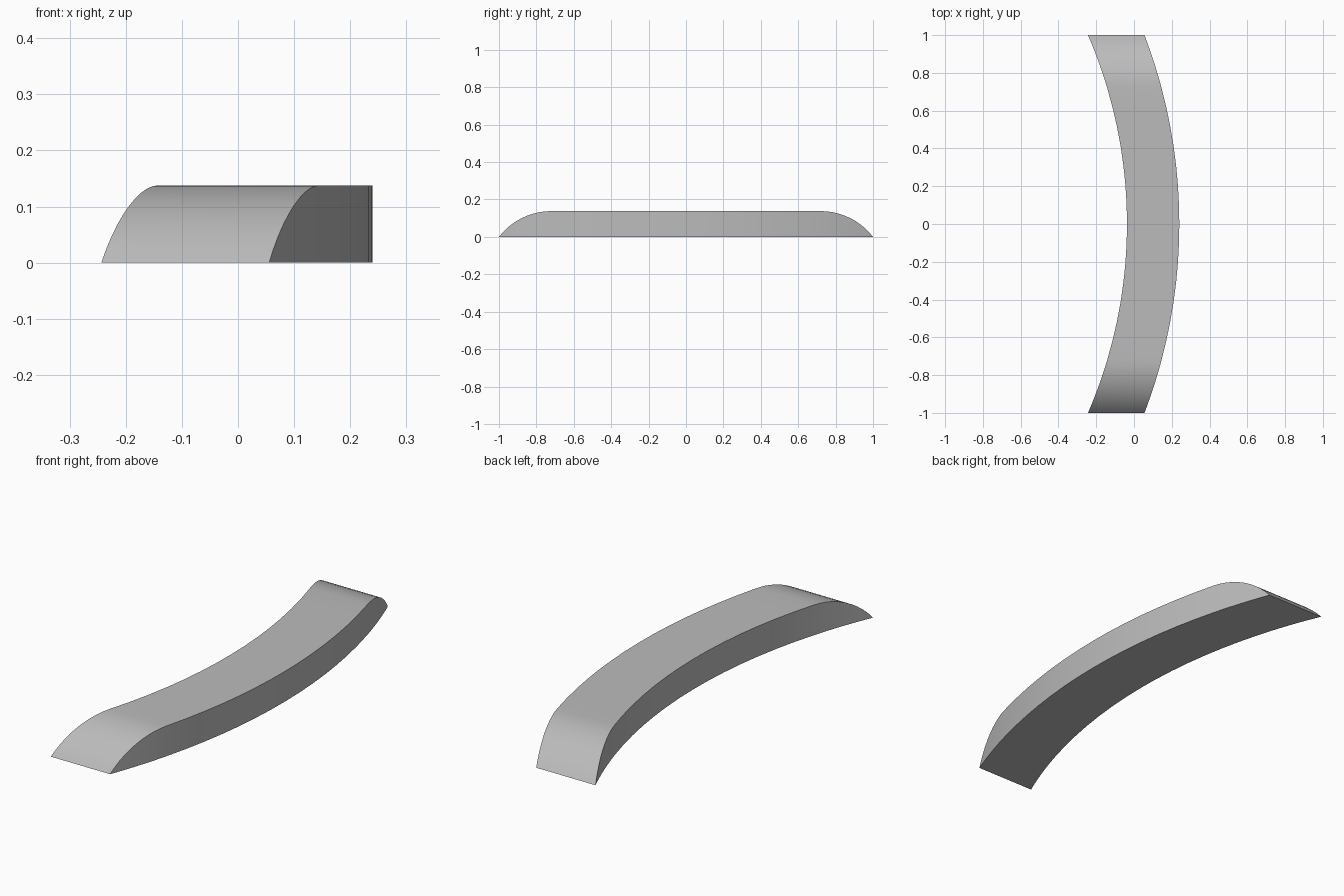
import bpy
import bmesh
from math import sqrt, sin, cos, asin

cube = bpy.data.objects.get("Cube")
if cube:
    bpy.data.objects.remove(cube, do_unlink=True)

# Plan: two concentric arcs; side profile: flat top with rounded-down ends
CENTRE_X, R_INNER, R_OUTER = -2.56, 2.523, 2.80
HEIGHT, FLAT_Y = 0.138, 0.72
END_W = 1 - FLAT_Y
END_R = (END_W ** 2 + HEIGHT ** 2) / (2 * HEIGHT)
END_ANGLE = asin(END_W / END_R)
END_STEPS, MID_STEPS = 10, 14

# Stations along the length as (y, top height)
end = []
for i in range(1, END_STEPS + 1):
    a = END_ANGLE * i / END_STEPS
    end.append((FLAT_Y + END_R * sin(a), HEIGHT - END_R * (1 - cos(a))))
middle = [(FLAT_Y * (2 * i / MID_STEPS - 1), HEIGHT) for i in range(MID_STEPS + 1)]
stations = [(-y, z) for y, z in reversed(end)] + middle + end


def arc_x(radius, y):
    return CENTRE_X + sqrt(radius ** 2 - y ** 2)


# Curved bar: inner and outer edges, bottom and top, bridged along the length
bm = bmesh.new()
rings = []
for y, z in stations:
    xi, xo = arc_x(R_INNER, y), arc_x(R_OUTER, y)
    corners = [(xi, y, 0), (xo, y, 0), (xo, y, z), (xi, y, z)]
    rings.append([bm.verts.new(c) for c in corners])
for a, b in zip(rings, rings[1:]):
    for k in range(4):
        n = (k + 1) % 4
        bm.faces.new((a[k], a[n], b[n], b[k]))

# Close the feather edges at both tips
bmesh.ops.remove_doubles(bm, verts=bm.verts, dist=0.0005)
bmesh.ops.recalc_face_normals(bm, faces=bm.faces)
mesh = bpy.data.meshes.new("curved_bar")
bm.to_mesh(mesh)
bm.free()
bar = bpy.data.objects.new("curved_bar", mesh)
bpy.context.collection.objects.link(bar)

# Plain grey
grey = bpy.data.materials.new("plain_grey")
grey.use_nodes = True
colour = (0.5, 0.5, 0.5, 1)
grey.diffuse_color = colour
grey.node_tree.nodes["Principled BSDF"].inputs["Base Color"].default_value = colour
mesh.materials.append(grey)

# Smooth curves, sharp edges
bpy.ops.object.select_all(action="DESELECT")
bar.select_set(True)
bpy.context.view_layer.objects.active = bar
bpy.ops.object.shade_smooth_by_angle(angle=0.5)
